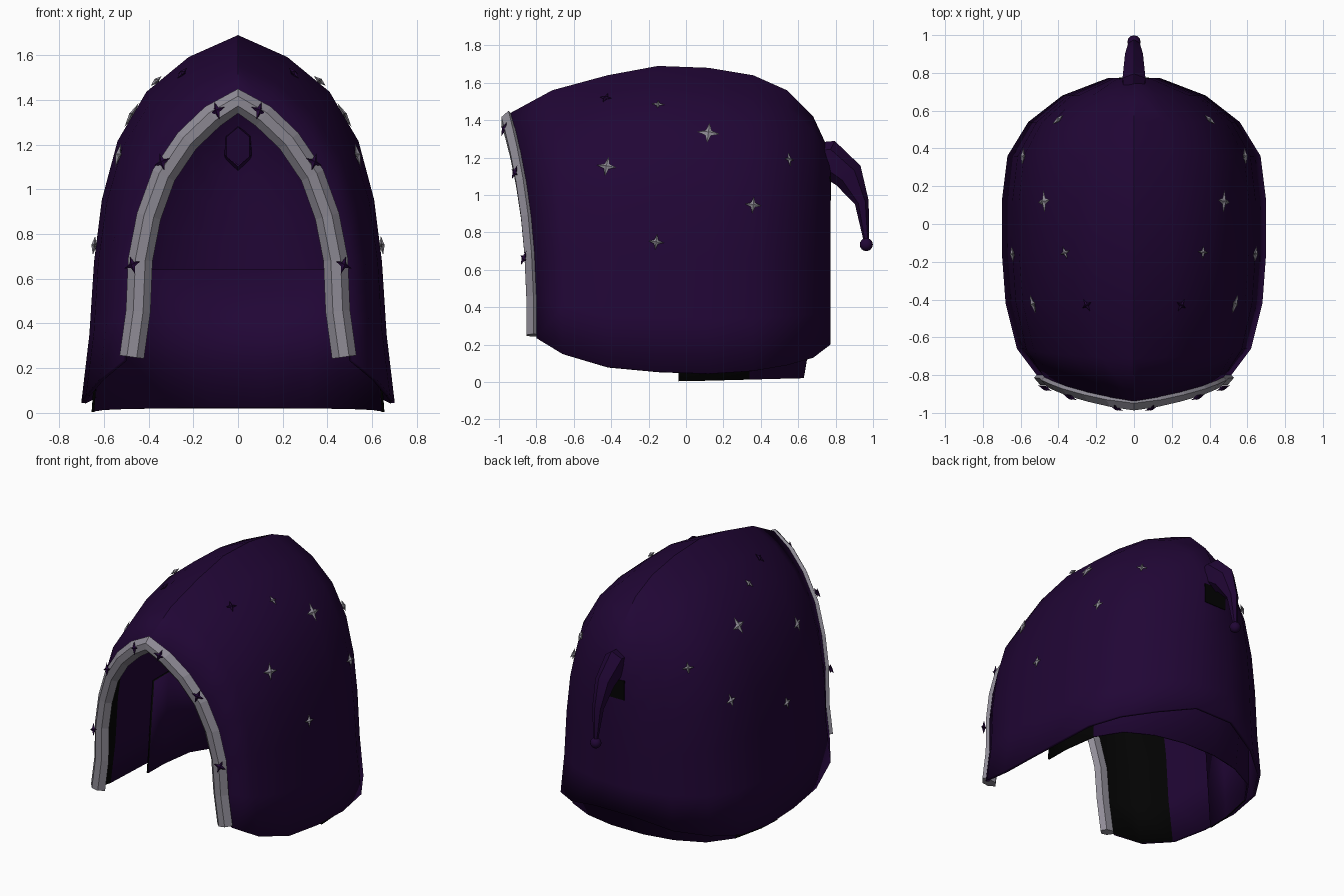
import bpy, bmesh, math
from mathutils import Vector
from mathutils.bvhtree import BVHTree

if "Cube" in bpy.data.objects:
    bpy.data.objects.remove(bpy.data.objects["Cube"])


def mat(name, col):
    m = bpy.data.materials.new(name)
    m.diffuse_color = (*col, 1)
    m.use_nodes = True
    m.node_tree.nodes["Principled BSDF"].inputs["Base Color"].default_value = m.diffuse_color
    return m


PURPLE = mat("deep_purple", (0.015, 0.0018, 0.036))
BLACK = mat("black_lining", (0.001, 0.001, 0.001))
GREY = mat("silver_grey", (0.28, 0.265, 0.31))


def make(name, verts, faces, mats, smooth=None):
    me = bpy.data.meshes.new(name)
    me.from_pydata([tuple(v) for v in verts], [], faces)
    bm = bmesh.new()
    bm.from_mesh(me)
    bmesh.ops.remove_doubles(bm, verts=bm.verts, dist=0.0005)
    bmesh.ops.recalc_face_normals(bm, faces=bm.faces)
    bm.to_mesh(me)
    bm.free()
    for m in mats:
        me.materials.append(m)
    ob = bpy.data.objects.new(name, me)
    bpy.context.collection.objects.link(ob)
    if smooth:
        bpy.ops.object.select_all(action='DESELECT')
        ob.select_set(True)
        bpy.context.view_layer.objects.active = ob
        bpy.ops.object.shade_smooth_by_angle(angle=math.radians(smooth))
    return ob


# Arch cross-section, bottom to crown, as fractions of width and height
ZN = [0, .18, .38, .55, .71, .845, .94, 1]
X_FRONT = [1, .94, .92, .84, .70, .48, .24, 0]
X_MID = [1, .95, .92, .87, .77, .585, .315, 0]


def arch(y, w, h, b, blend=1, lean=0):
    """Right-to-left arch of points at station y."""
    half = [Vector((w * (f + (m - f) * blend), y + lean * z ** 2.5, b + (h - b) * z))
            for f, m, z in zip(X_FRONT, X_MID, ZN)]
    return half + [Vector((-p.x, p.y, p.z)) for p in reversed(half[:-1])]


def loft(name, stations, mats, smooth):
    """Skin the arches and close the last one across its middle."""
    rows = [arch(*s) for s in stations]
    n = len(rows[0])
    verts = [v for r in rows for v in r]
    faces = [(i * n + j, i * n + j + 1, (i + 1) * n + j + 1, (i + 1) * n + j)
             for i in range(len(rows) - 1) for j in range(n - 1)]
    o = (len(rows) - 1) * n
    for j in range(n // 2 - 1):
        faces.append((o + j, o + j + 1, o + n - 2 - j, o + n - 1 - j))
    faces.append((o + n // 2 - 1, o + n // 2, o + n // 2 + 1))
    return make(name, verts, faces, mats, smooth)


def thicken(ob, t, rule):
    """Face outward, colour by rule, add an inner side using the next slot."""
    me = ob.data
    c = Vector((0, 0, .6))
    if sum((p.center - c).dot(p.normal) * p.area for p in me.polygons) < 0:
        me.flip_normals()
    for p in me.polygons:
        p.material_index = 0 if rule(p.center) else 2
    sol = ob.modifiers.new("cloth", 'SOLIDIFY')
    sol.thickness, sol.offset, sol.material_offset = t, -1, 1


# Hood shell: y, half width, crown height, hem height, shape blend, lean
hood = loft("hood_shell", [
    (-.80, .515, 1.435, .235, 0, -.145),
    (-.66, .62, 1.56, .15, .5, -.055),
    (-.42, .68, 1.64, .08, .85),
    (-.15, .70, 1.69, .055),
    (.12, .70, 1.68, .045),
    (.36, .67, 1.64, .06),
    (.54, .56, 1.56, .09),
    (.68, .38, 1.42, .13),
    (.772, .14, 1.22, .20)], [PURPLE, BLACK, PURPLE, PURPLE], 40)
# Black lining only near the opening
thicken(hood, .02, lambda c: c.y < -.42)
tree = BVHTree.FromPolygons([v.co.copy() for v in hood.data.vertices],
                            [tuple(p.vertices) for p in hood.data.polygons])

# Neck curtain inside the back: hem x, y and top x, y
PLAN = [(.655, -.04, .61, -.04), (.65, .12, .61, .12), (.61, .34, .585, .34),
        (.50, .50, .49, .51), (.32, .59, .335, .64), (.12, .63, .12, .735)]
full = PLAN + [(-a, b, -c, d) for a, b, c, d in reversed(PLAN)]
verts = [Vector((a, b, .005 + .025 * max(b, 0))) for a, b, _, _ in full]
verts += [Vector((c, d, .64)) for _, _, c, d in full]
n = len(full)
curtain = make("neck_curtain", verts, [(i, i + 1, n + i + 1, n + i) for i in range(n - 1)],
               [BLACK, PURPLE, PURPLE, PURPLE], 40)
thicken(curtain, .012, lambda c: c.y < .35)


def tube(name, rings, mats, smooth=None):
    """Skin closed rings of equal count with end caps."""
    n = len(rings[0])
    faces = [(i * n + j, i * n + (j + 1) % n, (i + 1) * n + (j + 1) % n, (i + 1) * n + j)
             for i in range(len(rings) - 1) for j in range(n)]
    faces += [tuple(range(n)), tuple(range((len(rings) - 1) * n, len(rings) * n))]
    return make(name, [v for r in rings for v in r], faces, mats, smooth)


# Six-sided trim round the face opening
HEX = [(.055, .006), (.022, -.032), (-.022, -.032), (-.055, 0), (-.03, .03), (.03, .03)]
path = arch(-.82, .475, 1.395, .25, 0, -.135)
rings = []
for i, p in enumerate(path):
    t = path[min(i + 1, len(path) - 1)] - path[max(i - 1, 0)]
    out = Vector((t.z, 0, -t.x)).normalized()
    rings.append([p + out * a + Vector((0, b, 0)) for a, b in HEX])
tube("opening_trim", rings, [GREY])

# Drooping tail with a bobble: y, z, radius in profile, radius across
TAIL = [(.70, 1.19, .09, .06), (.75, 1.20, .10, .07), (.868, 1.105, .083, .055),
        (.94, .96, .038, .035), (.965, .75, .014, .014)]
rings = []
for i, (y, z, r, rx) in enumerate(TAIL):
    a, b = TAIL[max(i - 1, 0)], TAIL[min(i + 1, len(TAIL) - 1)]
    d = Vector((0, b[0] - a[0], b[1] - a[1])).normalized()
    side = Vector((0, -d.z, d.y))
    rings.append([Vector((rx * math.sin(k * math.pi / 3), y, z)) + side * r * math.cos(k * math.pi / 3)
                  for k in range(6)])
tube("hood_tail", rings, [PURPLE], 40)

bpy.ops.mesh.primitive_uv_sphere_add(segments=12, ring_count=8, radius=.035, location=(0, .964, .735))
bobble = bpy.context.object
bobble.name = "tail_bobble"
bobble.data.materials.append(PURPLE)
bpy.ops.object.shade_smooth()

# Dark patch under the tail
bpy.ops.mesh.primitive_cube_add(size=1, location=(0, .772, 1.035))
patch = bpy.context.object
patch.name = "tail_patch"
patch.scale = (.16, .009, .13)
patch.data.materials.append(BLACK)


def star(name, pos, nor, r, m, tilt=0.0):
    """Four-pointed star with a raised middle."""
    up = (Vector((0, 0, 1)) - nor * nor.z).normalized()
    side = up.cross(nor)
    rim = []
    for k in range(8):
        a, q = k * math.pi / 4, r if k % 2 == 0 else r * .36
        rim.append(pos + (side * math.sin(a + tilt) + up * math.cos(a + tilt)) * q)
    verts = [v + nor * .010 for v in rim] + [pos + nor * .022, pos - nor * .003]
    faces = [(k, (k + 1) % 8, 8) for k in range(8)] + [((k + 1) % 8, k, 9) for k in range(8)]
    make(name, verts, faces, [m])


# Stars scattered on both sides: x, y, z, radius, colour
STARS = [(.49, .12, 1.34, .062, GREY), (.56, -.43, 1.16, .055, GREY), (.60, .36, .95, .046, GREY),
         (.65, -.16, .75, .042, GREY), (.40, .55, 1.19, .038, GREY), (.37, -.15, 1.49, .034, GREY),
         (.25, -.43, 1.52, .036, PURPLE)]
for s in (1, -1):
    tag = "right" if s > 0 else "left"
    for i, (x, y, z, r, m) in enumerate(STARS):
        loc, nor, _, _ = tree.find_nearest(Vector((s * x, y, z)))
        star(f"hood_star_{tag}_{i + 1}", loc, nor, r, m, .12 * s)
    # Dark stars sitting on the trim
    for i, (x, y, z) in enumerate([(.09, -.965, 1.35), (.335, -.908, 1.12), (.468, -.86, .66)]):
        nor = Vector((s * .45, -.85, .2)).normalized()
        star(f"trim_star_{tag}_{i + 1}", Vector((s * x, y, z)), nor, .042, PURPLE, .4 * s)
